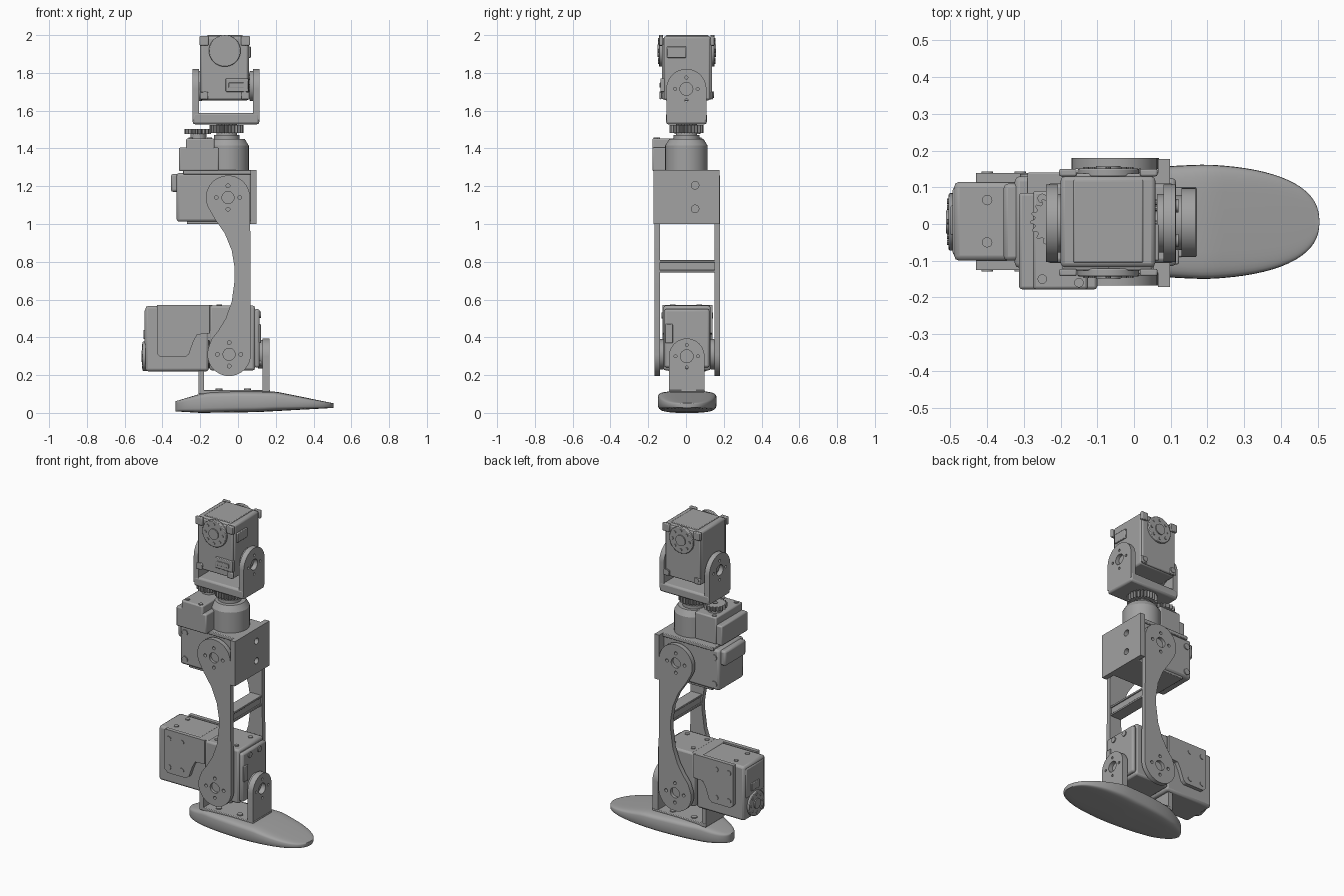
import bpy, bmesh, math
from mathutils import Matrix, Vector

if "Cube" in bpy.data.objects:
    bpy.data.objects.remove(bpy.data.objects["Cube"])

grey = bpy.data.materials.new("plain_grey")
grey.use_nodes = True
grey.diffuse_color = (0.36, 0.36, 0.36, 1)
grey.node_tree.nodes["Principled BSDF"].inputs["Base Color"].default_value = (0.36, 0.36, 0.36, 1)

# Local plane axes (u, v, extrusion) for each direction
FRAMES = {"x": ((0, 1, 0), (0, 0, 1), (1, 0, 0)),
          "y": ((1, 0, 0), (0, 0, 1), (0, -1, 0)),
          "z": ((1, 0, 0), (0, 1, 0), (0, 0, 1))}


def frame(axis):
    return Matrix(FRAMES[axis]).transposed().to_4x4()


def finish(obj, bevel=0.0):
    obj.data.materials.clear()
    obj.data.materials.append(grey)
    if bevel:
        mod = obj.modifiers.new("soft_edges", "BEVEL")
        mod.width, mod.segments = bevel, 2
        mod.limit_method = "ANGLE"
    bpy.ops.object.select_all(action="DESELECT")
    obj.select_set(True)
    bpy.context.view_layer.objects.active = obj
    bpy.ops.object.shade_smooth_by_angle(angle=math.radians(35))
    return obj


def from_bmesh(name, bm, bevel=0.0):
    bmesh.ops.recalc_face_normals(bm, faces=bm.faces)
    mesh = bpy.data.meshes.new(name)
    bm.to_mesh(mesh)
    bm.free()
    obj = bpy.data.objects.new(name, mesh)
    bpy.context.collection.objects.link(obj)
    return finish(obj, bevel)


def box(name, xs, ys, zs, bevel=0.008):
    bm = bmesh.new()
    bmesh.ops.create_cube(bm, size=1)
    for v in bm.verts:
        v.co = [(a + b) / 2 + c * (b - a) for c, (a, b) in zip(v.co, (xs, ys, zs))]
    return from_bmesh(name, bm, bevel)


def disc(name, axis, centre, r, depth, r2=None, bevel=0.0, sides=40):
    bm = bmesh.new()
    bmesh.ops.create_cone(bm, cap_ends=True, segments=sides, radius1=r,
                          radius2=r if r2 is None else r2, depth=depth)
    bm.transform(Matrix.Translation(centre) @ frame(axis))
    return from_bmesh(name, bm, bevel)


def arc(u, v, r, start, end, n=20):
    return [(u + r * math.cos(math.radians(start + (end - start) * i / n)),
             v + r * math.sin(math.radians(start + (end - start) * i / n))) for i in range(n + 1)]


def hole(u, v, r):
    return arc(u, v, r, 0, 345, 23)


def plate(name, axis, loops, lo, hi, bevel=0.0):
    """Flat plate with holes, extruded along an axis; first loop is the outline."""
    curve = bpy.data.curves.new(name, "CURVE")
    curve.dimensions, curve.fill_mode = "2D", "BOTH"
    curve.extrude = (hi - lo) / 2
    for loop in loops:
        spline = curve.splines.new("POLY")
        spline.points.add(len(loop) - 1)
        for p, (u, v) in zip(spline.points, loop):
            p.co = (u, v, 0, 1)
        spline.use_cyclic_u = True
    obj = bpy.data.objects.new(name, curve)
    bpy.context.collection.objects.link(obj)
    shift = Vector(FRAMES[axis][2]) * ((lo + hi) / 2)
    if axis == "y":
        shift = -shift
    obj.matrix_world = Matrix.Translation(shift) @ frame(axis)
    bpy.ops.object.select_all(action="DESELECT")
    obj.select_set(True)
    bpy.context.view_layer.objects.active = obj
    bpy.ops.object.convert(target="MESH")
    return finish(bpy.context.view_layer.objects.active, bevel)


def tab(name, lo, hi, y, half, z0, zc):
    """Upright bracket arm with a round top and bolt holes."""
    outline = [(y - half, z0), (y + half, z0)] + arc(y, zc, half, 0, 180)
    holes = [hole(y, zc, 0.034)]
    holes += [hole(y + a, zc + b, 0.008) for a, b in ((0.06, 0), (-0.06, 0), (0, 0.06), (0, -0.06))]
    plate(name, "x", [outline] + holes, lo, hi)


def gear(name, x, y, r, z0, z1, teeth):
    pts = []
    for i in range(teeth * 4):
        a = 2 * math.pi * i / (teeth * 4)
        rr = r if i % 4 < 2 else r * 0.84
        pts.append((x + rr * math.cos(a), y + rr * math.sin(a)))
    plate(name, "z", [pts, hole(x, y, 0.015)], z0, z1)


def horn(name, axis, centre, r, depth):
    """Servo horn: disc, raised rim, hub and ring of screws on both faces."""
    disc(name, axis, centre, r, depth, bevel=0.004)
    disc(name + "_hub", axis, centre, r * 0.4, depth + 0.014)
    m = frame(axis)
    for i in range(8):
        a = i * math.pi / 4
        off = m @ Vector((r * 0.72 * math.cos(a), r * 0.72 * math.sin(a), 0))
        disc(name + "_screw", axis, Vector(centre) + off, r * 0.1, depth + 0.008, sides=10)


def screws(name, axis, at, spots, r=0.014, depth=0.01):
    for u, v in spots:
        c = {"x": (at, u, v), "y": (u, at, v), "z": (u, v, at)}[axis]
        disc(name, axis, c, r, depth, sides=12)


# Foot: rounded cross-sections lofted from heel to toe
def lerp(x, table):
    for (a, p), (b, q) in zip(table, table[1:]):
        if x <= b:
            return p + (q - p) * max(0, (x - a) / (b - a))
    return table[-1][1]


bm = bmesh.new()
rings = []
for i in range(41):
    t = math.sin(math.radians(-88.5 + 177 * i / 40))
    x = 0.0875 + 0.4175 * t
    w = lerp(x, [(-0.33, 0.125), (0.2, 0.158), (0.5, 0.16)]) * (1 - abs(t) ** 2.6) ** 0.42
    top = lerp(x, [(-0.33, 0.062), (-0.17, 0.11), (0.0, 0.115), (0.2, 0.113), (0.5, 0.052)])
    low = lerp(x, [(-0.33, 0.008), (-0.2, 0.0), (0.1, 0.004), (0.5, 0.026)])
    ring = []
    for k in range(32):
        a = 2 * math.pi * k / 32
        c, s = math.cos(a), math.sin(a)
        ring.append(bm.verts.new((x, 0.006 + w * math.copysign(abs(c) ** 0.4, c),
                                  (top + low) / 2 + (top - low) / 2 * math.copysign(abs(s) ** 0.4, s))))
    rings.append(ring)
for r0, r1 in zip(rings, rings[1:]):
    for k in range(32):
        bm.faces.new((r0[k], r0[k - 1], r1[k - 1], r1[k]))
bm.faces.new(rings[0])
bm.faces.new(rings[-1])
from_bmesh("foot", bm)

# Foot bracket
box("foot_bracket_base", (-0.21, 0.17), (-0.09, 0.1), (0.1, 0.122), 0.004)
tab("foot_bracket_rear_arm", -0.21, -0.18, 0.004, 0.094, 0.11, 0.3)
tab("foot_bracket_front_arm", 0.13, 0.168, 0.004, 0.094, 0.11, 0.3)
screws("foot_bolt", "z", 0.123, [(x, y) for x in (-0.1, 0.05) for y in (-0.05, 0.06)], 0.018)
for x in (-0.165, 0.12):
    horn("ankle_horn", "x", (x, 0.004, 0.31), 0.075, 0.03)

# Ankle servos
box("ankle_servo", (-0.15, 0.09), (-0.12, 0.13), (0.225, 0.568), 0.012)
box("ankle_servo_cover", (0.085, 0.115), (-0.115, 0.125), (0.24, 0.55), 0.012)
screws("ankle_cover_bolt", "x", 0.116, [(y, z) for y in (-0.045, 0.05) for z in (0.27, 0.52)], 0.018)
screws("ankle_top_bolt", "z", 0.568, [(x, y) for x in (-0.1, 0.04) for y in (-0.07, 0.07)])
box("ankle_connector", (0.1, 0.122), (-0.11, -0.07), (0.37, 0.47), 0.004)
box("rear_servo", (-0.49, -0.155), (-0.1, 0.115), (0.22, 0.566), 0.014)
box("rear_servo_cap", (-0.495, -0.44), (-0.085, 0.1), (0.36, 0.55), 0.01)
box("rear_servo_socket", (-0.5, -0.47), (-0.03, 0.05), (0.39, 0.44), 0.004)
horn("rear_servo_horn", "x", (-0.488, 0.006, 0.3), 0.078, 0.034)
cheek = [(-0.43, 0.57), (-0.15, 0.57), (-0.15, 0.42), (-0.215, 0.415), (-0.235, 0.38),
         (-0.26, 0.31), (-0.28, 0.295), (-0.41, 0.295), (-0.43, 0.315)]
for y in (-0.112, 0.126):
    plate("rear_servo_cheek", "y", [cheek], y - 0.013, y + 0.013, 0.004)
    screws("cheek_bolt", "y", y, [(x, z) for x in (-0.4, -0.31) for z in (0.335, 0.515)], 0.016, 0.034)
box("rear_servo_bridge", (-0.2, -0.13), (-0.11, 0.125), (0.43, 0.57), 0.006)
screws("rear_top_bolt", "z", 0.566, [(-0.4, -0.05), (-0.4, 0.065)])

# Thigh plates: round ends, straight front edge, concave rear edge
top_c, low_c = (-0.053, 1.14), (-0.047, 0.31)
rear = [(-0.125, 1.03), (-0.07, 0.95), (-0.033, 0.86), (-0.018, 0.77), (-0.018, 0.7),
        (-0.033, 0.59), (-0.065, 0.5), (-0.105, 0.435), (-0.14, 0.39)]
outline = arc(*top_c, 0.117, 0, 205) + rear + arc(*low_c, 0.115, 165, 360)
holes = [hole(*c, 0.032) for c in (top_c, low_c)]
for u, v in (top_c, low_c):
    holes += [hole(u + a, v + b, 0.01) for a, b in ((0.062, 0), (-0.062, 0), (0, 0.062), (0, -0.062))]
for y0, y1 in ((-0.168, -0.138), (0.15, 0.18)):
    plate("thigh_plate", "y", [outline] + holes, y0, y1)
for c in (top_c, low_c):
    for y in (-0.13, 0.14):
        horn("thigh_joint_horn", "y", (c[0], y, c[1]), 0.08, 0.026)
box("thigh_crossbar_web", (-0.01, 0.055), (-0.145, 0.155), (0.755, 0.8), 0.003)
for z in (0.75, 0.803):
    box("thigh_crossbar_flange", (-0.016, 0.062), (-0.145, 0.155), (z - 0.006, z + 0.006), 0.002)

# Knee housing and its servo
box("knee_servo", (-0.325, 0.07), (-0.12, 0.13), (1.012, 1.27), 0.014)
box("knee_servo_lug", (-0.355, -0.31), (-0.1, 0.11), (1.17, 1.265), 0.012)
plate("knee_front_plate", "x", [[(-0.172, 1.0), (0.177, 1.0), (0.177, 1.285), (-0.172, 1.285)],
      hole(0.048, 1.205, 0.02), hole(0.048, 1.08, 0.02)], 0.066, 0.098)
box("knee_top_plate", (-0.29, 0.098), (-0.135, 0.14), (1.262, 1.285), 0.004)
box("knee_bottom_plate", (-0.27, 0.098), (-0.11, 0.12), (1.0, 1.02), 0.004)
for y in (-0.121, 0.131):
    screws("knee_bolt", "y", y, [(-0.29, 1.05), (-0.29, 1.22)], 0.02)

# Hip turntable: hub, side servo and gears
disc("hub", "z", (-0.055, 0.002, 1.345), 0.112, 0.14)
disc("hub_shoulder", "z", (-0.055, 0.002, 1.433), 0.112, 0.036, 0.09)
disc("hub_shaft", "z", (-0.06, 0.003, 1.49), 0.055, 0.1)
disc("hub_collar", "z", (-0.06, 0.003, 1.46), 0.068, 0.02)
gear("main_gear", -0.06, 0.003, 0.09, 1.482, 1.524, 28)
box("hip_servo", (-0.275, -0.125), (-0.178, 0.09), (1.28, 1.453), 0.008)
box("hip_servo_case", (-0.313, -0.1), (-0.178, 0.085), (1.28, 1.405), 0.008)
disc("pinion_shaft", "z", (-0.21, 0.008, 1.465), 0.042, 0.05)
gear("pinion_gear", -0.212, 0.008, 0.07, 1.476, 1.503, 18)
screws("hip_bolt", "z", 1.453, [(-0.25, -0.15), (-0.15, -0.16), (-0.25, 0.07)], 0.013)

# Head bracket
box("head_bracket_base", (-0.24, 0.113), (-0.106, 0.11), (1.528, 1.588), 0.012)
tab("head_bracket_right_arm", -0.24, -0.207, 0.002, 0.106, 1.55, 1.715)
tab("head_bracket_left_arm", 0.08, 0.113, 0.002, 0.106, 1.55, 1.715)
for x in (-0.2, 0.073):
    horn("head_joint_horn", "x", (x, 0.002, 1.73), 0.08, 0.022)

# Head servo
box("head_servo", (-0.2, 0.058), (-0.118, 0.13), (1.655, 1.995), 0.012)
box("head_front_panel", (-0.195, 0.05), (-0.127, -0.11), (1.66, 1.985), 0.006)
box("head_back_panel", (-0.195, 0.05), (0.12, 0.138), (1.66, 1.985), 0.006)
box("head_top_panel", (-0.165, 0.025), (-0.105, 0.12), (1.98, 2.0), 0.004)
for y in (-0.132, 0.14):
    horn("head_horn", "y", (-0.07, y, 1.917), 0.084, 0.022)
    screws("head_bolt", "y", y, [(-0.175, 1.685), (0.035, 1.685), (-0.175, 1.96), (0.04, 1.96)], 0.017, 0.014)
    for x in (-0.18, 0.04):
        box("head_corner_lug", (x - 0.024, x + 0.024), (y - 0.01, y + 0.01), (1.945, 1.995), 0.005)
        box("head_foot_lug", (x - 0.022, x + 0.022), (y - 0.008, y + 0.004), (1.66, 1.70), 0.005)
box("head_connector", (-0.065, 0.055), (-0.136, -0.11), (1.7, 1.77), 0.004)
box("head_connector_slot", (-0.05, 0.03), (-0.14, -0.12), (1.722, 1.748), 0.002)
box("head_side_connector", (0.045, 0.068), (-0.1, 0.0), (1.88, 1.94), 0.004)
